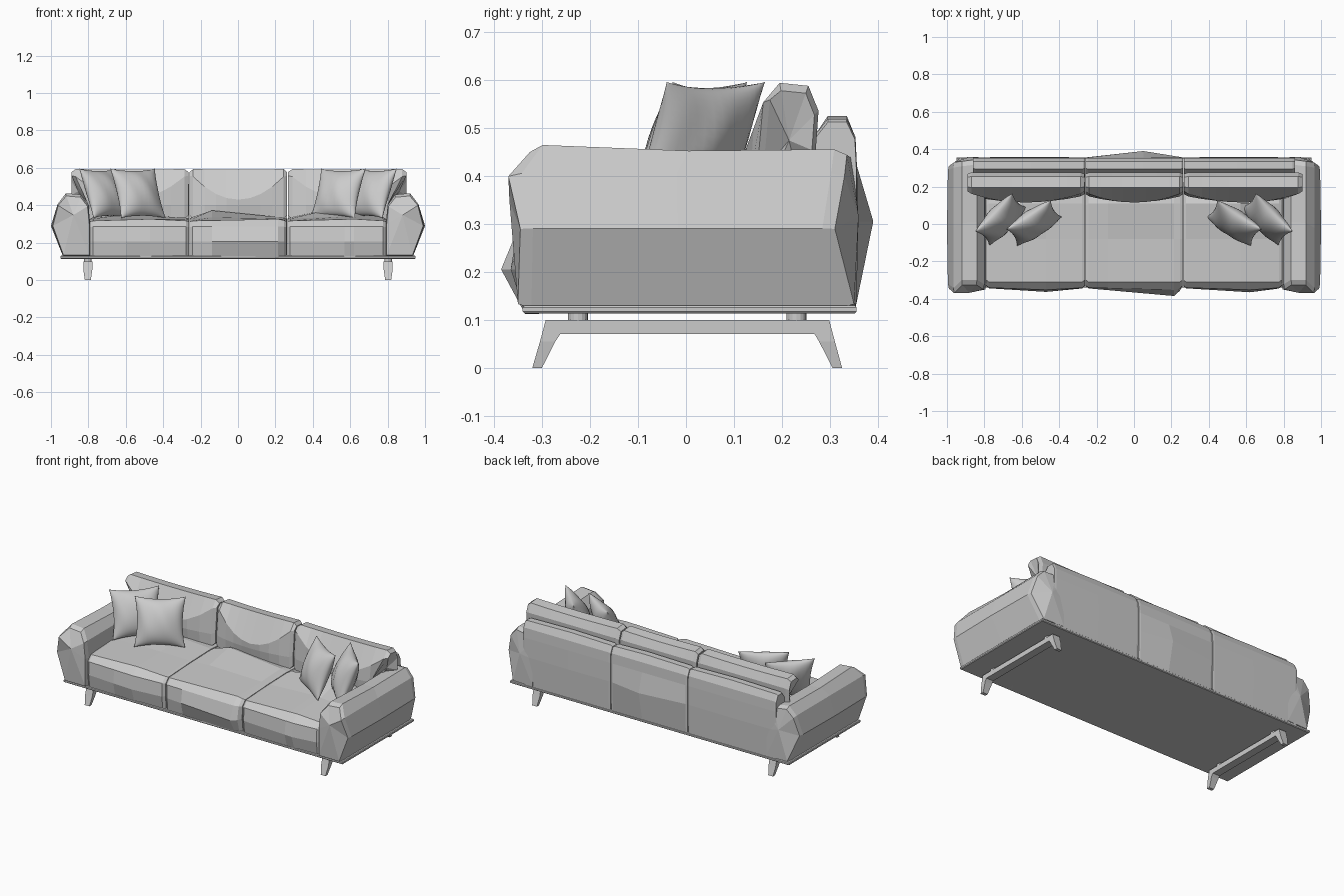
import bpy, bmesh, math
from mathutils import Vector

if "Cube" in bpy.data.objects:
    bpy.data.objects.remove(bpy.data.objects["Cube"])


def finish(name, bm):
    bmesh.ops.remove_doubles(bm, verts=bm.verts, dist=0.0003)
    bmesh.ops.recalc_face_normals(bm, faces=bm.faces)
    mesh = bpy.data.meshes.new(name)
    bm.to_mesh(mesh)
    bm.free()
    obj = bpy.data.objects.new(name, mesh)
    bpy.context.collection.objects.link(obj)
    return obj


def loft(name, rings, start=(0, 0, 0), end=(0, 0, 0)):
    """Skin rings of points; each end is a fan to its centre plus an offset."""
    bm = bmesh.new()
    vs = [[bm.verts.new(p) for p in r] for r in rings]
    n = len(rings[0])
    for a, b in zip(vs, vs[1:]):
        for i in range(n):
            j = (i + 1) % n
            bm.faces.new((a[i], a[j], b[j], b[i]))
    for ring, off in ((vs[0], start), (vs[-1], end)):
        c = sum((v.co for v in ring), Vector()) / n + Vector(off)
        cv = bm.verts.new(c)
        for i in range(n):
            bm.faces.new((ring[i], ring[(i + 1) % n], cv))
    return finish(name, bm)


def hat(x, x0, peak, x1):
    return max(0, (x - x0) / (peak - x0) if x < peak else (x1 - x) / (x1 - peak))


def shrink(profile, k):
    cy = sum(p[0] for p in profile) / len(profile)
    cz = sum(p[1] for p in profile) / len(profile)
    return [(cy + (y - cy) * k, cz + (z - cz) * k) for y, z in profile]


# Base board
def rect(z, g):
    return [(-0.95 + g, -0.34 + g, z), (0.95 - g, -0.34 + g, z),
            (0.95 - g, 0.355 - g, z), (-0.95 + g, 0.355 - g, z)]


loft("base_board", [rect(0.113, 0.004), rect(0.117, 0), rect(0.126, 0), rect(0.13, 0.004)])

# Sled legs: outer point, inner point, half width along the bent bar
LEG = [(-0.32, 0, -0.30, 0, 0.016), (-0.304, 0.055, -0.272, 0.055, 0.024),
       (-0.292, 0.1, -0.262, 0.07, 0.024), (0.298, 0.1, 0.268, 0.07, 0.024),
       (0.31, 0.055, 0.277, 0.055, 0.024), (0.325, 0, 0.305, 0, 0.016)]
for side, sx in (("left", -1), ("right", 1)):
    cx = 0.803 * sx
    loft(side + "_leg_frame", [[(cx - w, a, b), (cx + w, a, b), (cx + w, c, d), (cx - w, c, d)]
                               for a, b, c, d, w in LEG])
    for tag, y in (("front", -0.225), ("back", 0.23)):
        bpy.ops.mesh.primitive_cylinder_add(vertices=16, radius=0.021, depth=0.02,
                                            location=(cx, y, 0.106))
        bpy.context.object.name = side + "_" + tag + "_spacer"

# Arms: cross-section lofted from front to back
ARM = [(0.935, 0.125), (0.995, 0.29), (0.965, 0.405), (0.92, 0.452),
       (0.84, 0.445), (0.8, 0.4), (0.79, 0.3), (0.79, 0.125)]
FRONT_Y = [-0.35, -0.345, -0.37, -0.325, -0.325, -0.35, -0.35, -0.35]
BACK_Y = [0.35, 0.31, 0.33, 0.335, 0.345, 0.35, 0.355, 0.355]
for side, sx in (("left", -1), ("right", 1)):
    rings = []
    for k in range(5):
        t = (0, 0.04, 0.5, 0.96, 1)[k]
        inset = 0.95 if k in (0, 4) else 1
        lift = (0.006, 0.012, 0, 0.003, 0)[k]
        ring = []
        for (x, z), f, b in zip(ARM, FRONT_Y, BACK_Y):
            x = 0.89 + (x - 0.89) * inset + (0.005 if k == 2 and z == 0.29 else 0)
            z = 0.28 + (z - 0.28) * inset + (lift if z > 0.44 else 0)
            ring.append((sx * x, f + (b - f) * t, z))
        rings.append(ring)
    loft(side + "_arm", rings, (0, -0.022, 0.03), (0, 0.018, 0))

# Seat cushions: x range, front bulge (x, depth), rear crest (x, height)
SEATS = [("left", -0.79, -0.262, -0.47, 0.02, -0.6, 0.02),
         ("middle", -0.258, 0.26, 0.215, 0.042, -0.14, 0.04),
         ("right", 0.264, 0.79, 0.62, 0.022, 0.57, 0.065)]
for name, x0, x1, bx, bd, px, ph in SEATS:
    rings = []
    for x in sorted({x0, x0 + 0.015, bx, px, x1 - 0.015, x1}):
        f, p = hat(x, x0, bx, x1), hat(x, x0, px, x1)
        prof = [(-0.335, 0.124 - 0.012 * f), (-0.343 - bd * f, 0.205), (-0.34 - 0.012 * f, 0.285),
                (-0.31, 0.316 + 0.01 * f), (-0.08, 0.327 + 0.2 * ph * p),
                (0.11, 0.332 + ph * p), (0.24, 0.325), (0.24, 0.124)]
        if x in (x0, x1):
            prof = shrink(prof, 0.95)
        rings.append([(x, y, z) for y, z in prof])
    loft(name + "_seat_cushion", rings)

# Back cushions: the front crease hangs in a curve between pinched corners
SPANS = [("left", -0.89, -0.265), ("middle", -0.258, 0.262), ("right", 0.268, 0.9)]
for name, x0, x1 in SPANS:
    rings = []
    for t in (0, 0.035, 0.15, 0.27, 0.38, 0.5, 0.62, 0.73, 0.85, 0.965, 1):
        s = 4 * t * (1 - t)
        prof = [(0.15 - 0.02 * s, 0.325), (0.152 - 0.035 * s, 0.40),
                (0.168 - 0.053 * s, 0.572 - 0.142 * s), (0.195, 0.594 - 0.004 * s),
                (0.255, 0.588 - 0.006 * s), (0.276, 0.535), (0.27, 0.45), (0.25, 0.325)]
        if t in (0, 1):
            prof = shrink(prof, 0.86)
        x = x0 + (x1 - x0) * t
        rings.append([(max(-0.8, min(0.8, x)) if z < 0.42 else x, y, z) for y, z in prof])
    loft(name + "_back_cushion", rings)

# Back panels: the middle one puffs out to a point
PANELS = [("left", -0.86, -0.262, -0.55, 0.003), ("middle", -0.258, 0.262, 0.05, 0.034),
          ("right", 0.266, 0.86, 0.55, 0.003)]
for name, x0, x1, bx, bd in PANELS:
    rings = []
    for x in (x0, x0 + 0.012, bx, x1 - 0.012, x1):
        f = hat(x, x0, bx, x1)
        prof = [(0.245, 0.125), (0.265, 0.48), (0.295, 0.518 + 0.006 * f), (0.335, 0.518 + 0.006 * f),
                (0.353, 0.48), (0.356, 0.42), (0.356 + bd * f, 0.305), (0.353, 0.125)]
        if x in (x0, x1):
            prof = shrink(prof, 0.96)
        rings.append([(x, y, z) for y, z in prof])
    loft(name + "_back_panel", rings)


# Throw pillows: two puffed sheets joined along pinched edges
def pillow(name, loc, turn, tilt, size=0.285, puff=0.062, n=18):
    bm = bmesh.new()
    for sign in (-1, 1):
        grid = []
        for i in range(n + 1):
            u = -math.cos(math.pi * i / n)
            row = []
            for j in range(n + 1):
                v = -math.cos(math.pi * j / n)
                h = puff * max(0, (1 - u * u) * (1 - v * v)) ** 0.55
                x = u * size / 2 * (1 - 0.11 * (1 - v * v))
                z = v * size / 2 * (1 - 0.11 * (1 - u * u))
                crease = 1 + 0.05 * math.sin(7 * u + 3 * v)
                row.append(bm.verts.new((x, sign * h * crease, z)))
            grid.append(row)
        for i in range(n):
            for j in range(n):
                bm.faces.new((grid[i][j], grid[i + 1][j], grid[i + 1][j + 1], grid[i][j + 1]))
    obj = finish(name, bm)
    for poly in obj.data.polygons:
        poly.use_smooth = True
    obj.location = loc
    obj.rotation_euler = (math.radians(tilt), 0, math.radians(turn))


for side, sx in (("left", -1), ("right", 1)):
    pillow(side + "_outer_pillow", (0.712 * sx, 0.025, 0.463), -46 * sx, -22)
    pillow(side + "_inner_pillow", (0.535 * sx, 0.005, 0.463), -33 * sx, -22)
